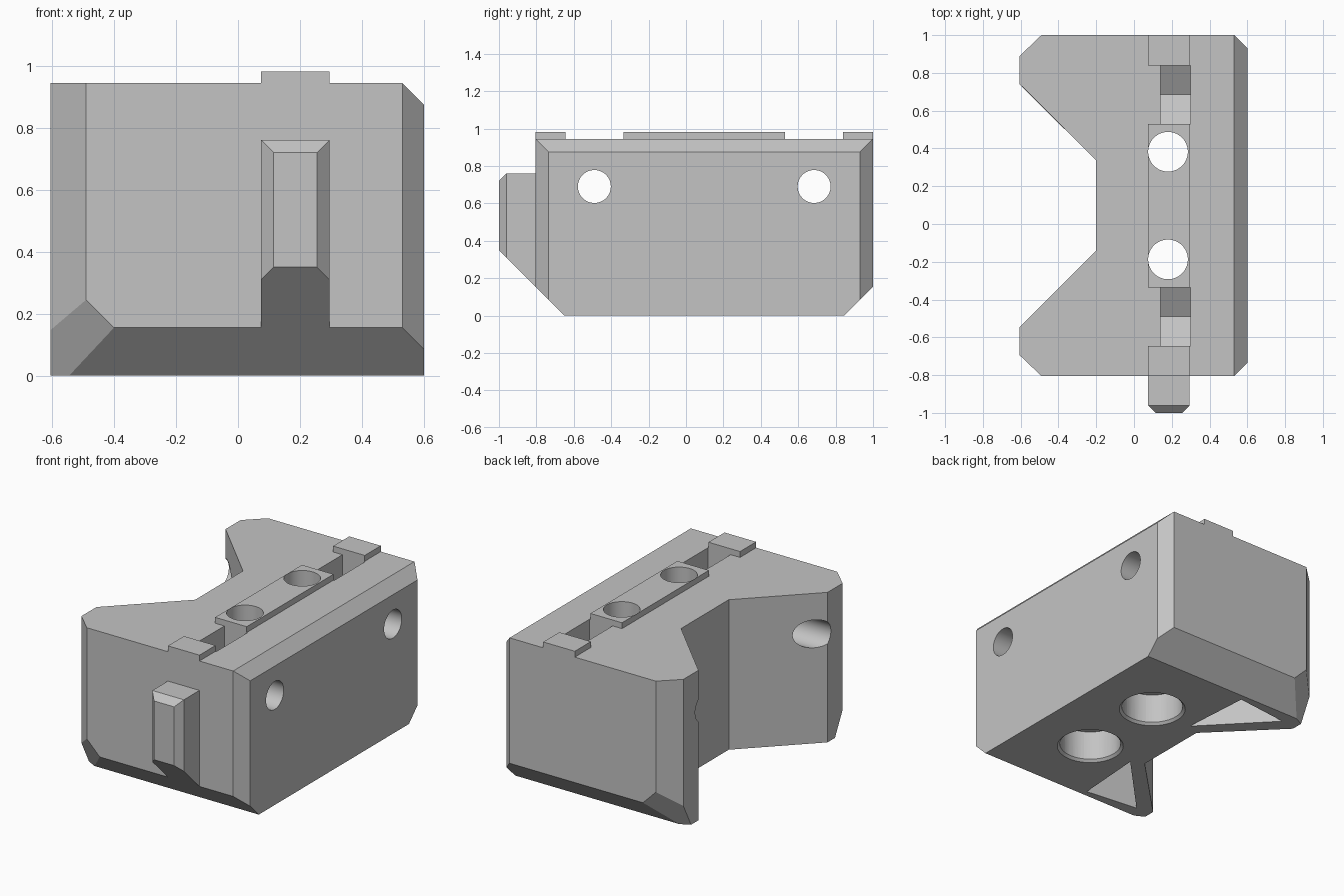
import bpy, bmesh, math
from mathutils import Matrix, Vector

cube = bpy.data.objects.get("Cube")
if cube:
    bpy.data.objects.remove(cube, do_unlink=True)

grey = bpy.data.materials.new("plain grey")
grey.use_nodes = True
colour = (0.55, 0.55, 0.55, 1)
grey.diffuse_color = colour
grey.node_tree.nodes["Principled BSDF"].inputs["Base Color"].default_value = colour


def finish(name, bm):
    bmesh.ops.recalc_face_normals(bm, faces=bm.faces)
    mesh = bpy.data.meshes.new(name)
    bm.to_mesh(mesh)
    bm.free()
    mesh.materials.append(grey)
    ob = bpy.data.objects.new(name, mesh)
    bpy.context.collection.objects.link(ob)
    return ob


def prism(name, outline, start, end, axis="z"):
    """Extrude a flat outline along z (outline in x, y) or x (outline in y, z)."""
    place = (lambda a, b, t: (a, b, t)) if axis == "z" else (lambda a, b, t: (t, a, b))
    bm = bmesh.new()
    face = bm.faces.new([bm.verts.new(place(a, b, start)) for a, b in outline])
    top = bmesh.ops.extrude_face_region(bm, geom=[face])["geom"]
    shift = Vector(place(0, 0, end - start))
    bmesh.ops.translate(bm, vec=shift, verts=[v for v in top if isinstance(v, bmesh.types.BMVert)])
    return finish(name, bm)


def box(name, x0, x1, y0, y1, z0, z1):
    return prism(name, [(x0, y0), (x1, y0), (x1, y1), (x0, y1)], z0, z1)


def round_cutter(name, r0, r1, centre, length, axis="z"):
    bm = bmesh.new()
    turn = Matrix.Rotation(math.pi / 2, 4, "Y") if axis == "x" else Matrix()
    bmesh.ops.create_cone(bm, cap_ends=True, segments=64, radius1=r0, radius2=r1,
                          depth=length, matrix=Matrix.Translation(centre) @ turn)
    return finish(name, bm)


def slice_off(ob, point, normal):
    """Cut away everything on the normal's side of a plane and cap the cut."""
    bm = bmesh.new()
    bm.from_mesh(ob.data)
    cut = bmesh.ops.bisect_plane(bm, geom=bm.verts[:] + bm.edges[:] + bm.faces[:], dist=1e-5,
                                 plane_co=point, plane_no=normal, clear_outer=True)
    bmesh.ops.holes_fill(bm, edges=[e for e in bm.edges if e.is_boundary])
    bmesh.ops.recalc_face_normals(bm, faces=bm.faces)
    bm.to_mesh(ob.data)
    bm.free()


def combine(ob, other, operation):
    mod = ob.modifiers.new(operation, "BOOLEAN")
    mod.object, mod.operation, mod.solver = other, operation, "EXACT"
    bpy.context.view_layer.objects.active = ob
    bpy.ops.object.modifier_apply(modifier=mod.name)
    bpy.data.objects.remove(other, do_unlink=True)


MID = 0.0975           # y of the block's centre
BACK, FRONT = 1.0, -0.805
TOP, RAISED = 0.945, 0.982

# Block with a wide V notch, mirrored about its middle
half = [(0.6, 0.93), (0.53, BACK), (-0.49, BACK), (-0.605, 0.89), (-0.605, 0.74), (-0.2, 0.335)]
outline = half + [(x, 2 * MID - y) for x, y in reversed(half)]
block = prism("clamp_block", outline, 0, TOP)

# Locating rib on the front face
rib = prism("front_rib", [(0.075, -0.7), (0.075, -0.96), (0.115, -1), (0.255, -1),
                          (0.295, -0.96), (0.295, -0.7)], 0, 0.76)
slice_off(rib, (0, -0.96, 0.76), (0, -1, 1))
combine(block, rib, "UNION")

# Chamfers: upper long edge, lower ends and lower wing corners
slice_off(block, (0.53, 0, TOP), (1, 0, 1))
for side in (1, -1):
    slice_off(block, (0, MID + side * 0.7475, 0), (0, side, -1))
    slice_off(block, (-0.4, MID + side * 0.9025, 0.155), (-1, side * 1.935, -1))

# Raised key plates along the top
for y0, y1 in ((FRONT, -0.645), (-0.335, 0.53), (0.84, BACK)):
    combine(block, box("key_plate", 0.075, 0.295, y0, y1, TOP - 0.05, RAISED), "UNION")

for side in (1, -1):
    # Cross bolt hole with a hexagonal nut pocket open at the top
    y, z = MID + side * 0.5875, 0.69
    combine(block, round_cutter("cross_hole", 0.088, 0.088, (0, y, z), 2, "x"), "DIFFERENCE")
    pocket = [(y - 0.155, 1.2), (y - 0.155, z - 0.09), (y, z - 0.18),
              (y + 0.155, z - 0.09), (y + 0.155, 1.2)]
    combine(block, prism("nut_pocket", pocket, 0.14, 0.30, "x"), "DIFFERENCE")

    # Vertical bolt hole with a chamfered counterbore underneath
    y = MID + side * 0.285
    for r0, r1, z0, z1 in ((0.105, 0.105, -0.1, 1.2), (0.18, 0.18, -0.1, 0.2),
                           (0.215, 0.175, -0.02, 0.02)):
        cutter = round_cutter("bolt_hole", r0, r1, (0.18, y, (z0 + z1) / 2), z1 - z0)
        combine(block, cutter, "DIFFERENCE")

    # Triangular hollow under each wing
    hollow = [(x, MID + side * d) for x, d in ((-0.12, 0.275), (-0.15, 0.71), (-0.5, 0.67))]
    combine(block, prism("wing_hollow", hollow, -0.1, 0.45), "DIFFERENCE")

# Smooth the bores while keeping the edges crisp
bpy.ops.object.select_all(action="DESELECT")
block.select_set(True)
bpy.context.view_layer.objects.active = block
bpy.ops.object.shade_smooth_by_angle(angle=math.radians(25))
